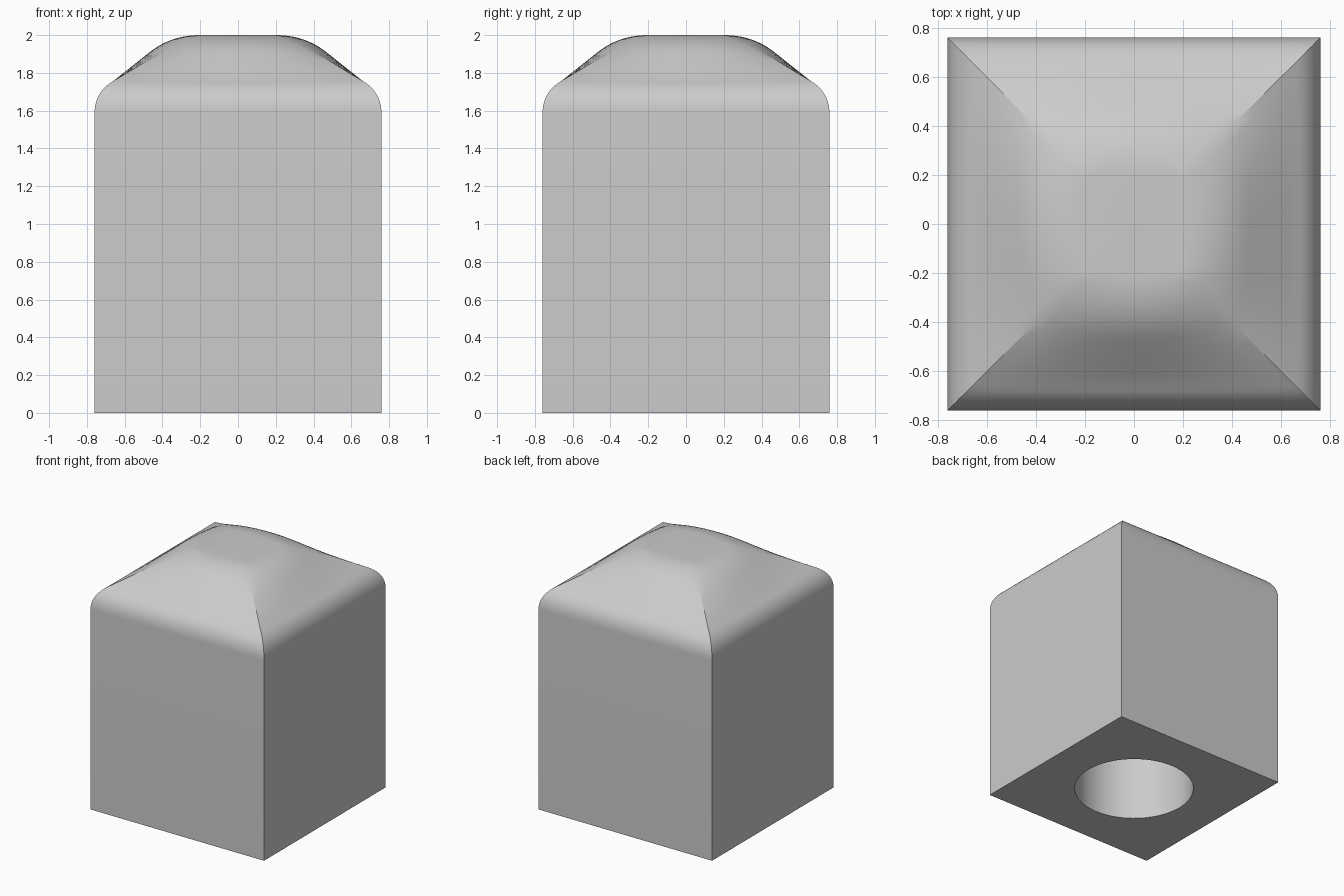
import bpy, bmesh
from math import cos, sin, pi, radians

if "Cube" in bpy.data.objects:
    bpy.data.objects.remove(bpy.data.objects["Cube"])

HALF, SHOULDER, TOP = 0.76, 1.58, 2.0
HOLE_RADIUS, HOLE_DEPTH = 0.44, 1.2
STEPS = 16          # segments along each of the four sides


def bezier(a, b, c, n):
    """Quadratic curve points through n even steps."""
    return [tuple((1 - t) ** 2 * p + 2 * t * (1 - t) * q + t * t * r
                  for p, q, r in zip(a, b, c))
            for t in (i / n for i in range(n + 1))]


def roof_profile(bend, ctrl):
    """Rounded shoulder, straight slope, rounded shift into the flat top."""
    hip = (0.66, 1.757)
    slope = [tuple(p + (q - p) * k / 4 for p, q in zip(hip, bend)) for k in range(1, 4)]
    return (bezier((HALF, SHOULDER), (HALF, 1.70), hip, 10) + slope
            + bezier(bend, ctrl, (0.2, TOP), 10))


# Slightly lower profile at the hip lines, fuller one mid-side
hip_line = roof_profile((0.42, 1.90), (0.253, TOP))
mid_side = roof_profile((0.47, 1.908), (0.356, TOP))

bm = bmesh.new()


def square_loop(corner, middle):
    verts = []
    for side in range(4):
        c, s = round(cos(side * pi / 2)), round(sin(side * pi / 2))
        for i in range(STEPS):
            t = 2 * i / STEPS - 1
            w = 1 - t * t
            u, z = (a + (b - a) * w for a, b in zip(corner, middle))
            x, y = u, t * u
            verts.append(bm.verts.new((c * x - s * y, s * x + c * y, z)))
    return verts


def circle_loop(z):
    count = 4 * STEPS
    angles = [2 * pi * i / count - pi / 4 for i in range(count)]
    return [bm.verts.new((HOLE_RADIUS * cos(a), HOLE_RADIUS * sin(a), z)) for a in angles]


# Bore ceiling, bore wall, underside, outer walls and crown as one run of loops
loops = [circle_loop(HOLE_DEPTH), circle_loop(0), square_loop((HALF, 0), (HALF, 0))]
loops += [square_loop(a, b) for a, b in zip(hip_line, mid_side)]
for low, high in zip(loops, loops[1:]):
    for i in range(len(low)):
        j = (i + 1) % len(low)
        bm.faces.new((low[i], low[j], high[j], high[i]))
bm.faces.new(loops[0])
bm.faces.new(loops[-1])
bmesh.ops.recalc_face_normals(bm, faces=bm.faces)

mesh = bpy.data.meshes.new("post_cap")
bm.to_mesh(mesh)
bm.free()
cap = bpy.data.objects.new("post_cap", mesh)
bpy.context.collection.objects.link(cap)

# Plain grey
grey = bpy.data.materials.new("light_grey")
grey.use_nodes = True
colour = (0.6, 0.6, 0.6, 1)
grey.diffuse_color = colour
grey.node_tree.nodes["Principled BSDF"].inputs["Base Color"].default_value = colour
mesh.materials.append(grey)

bpy.ops.object.select_all(action='DESELECT')
cap.select_set(True)
bpy.context.view_layer.objects.active = cap
bpy.ops.object.shade_smooth_by_angle(angle=radians(22))
